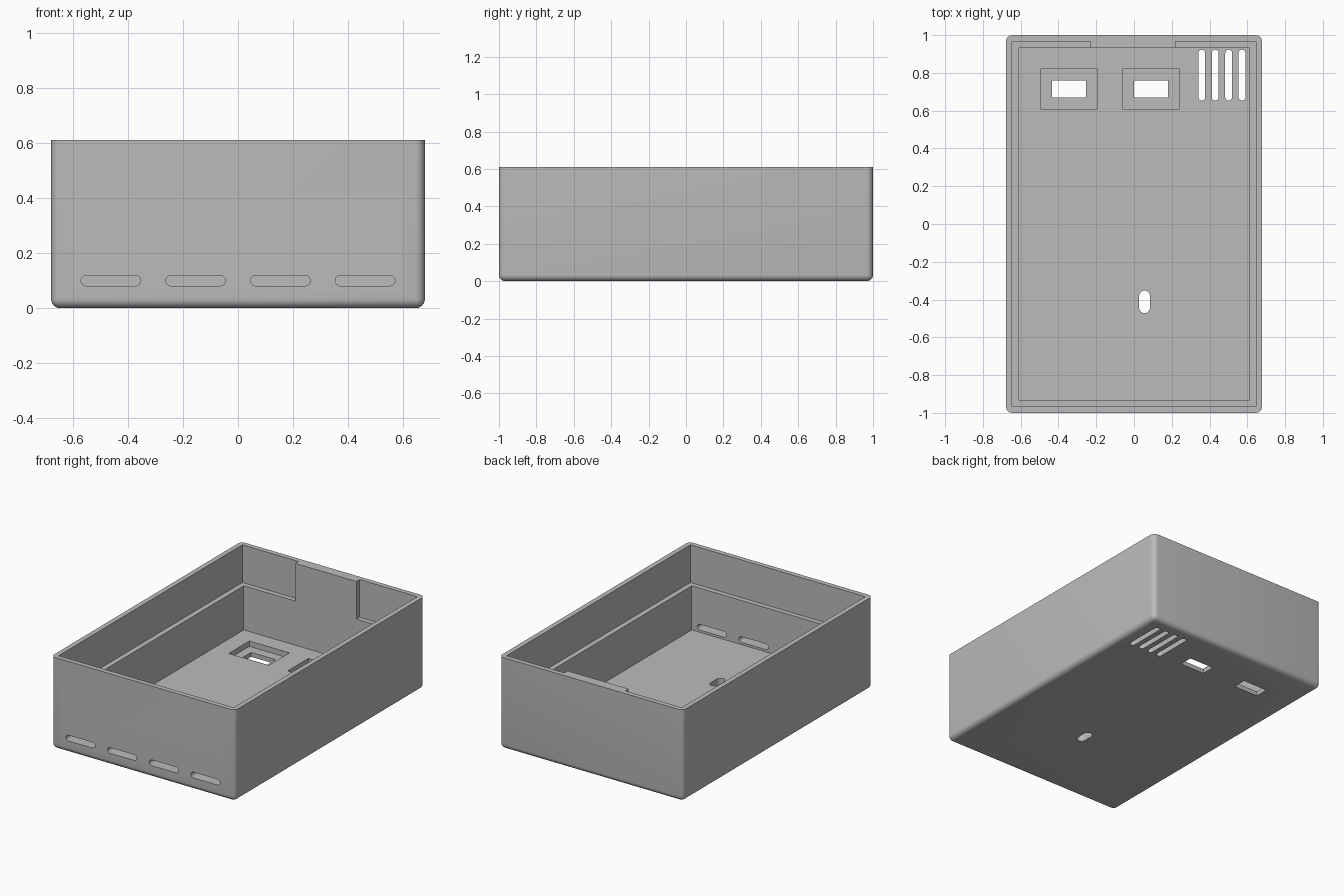
import bpy, bmesh, math

if "Cube" in bpy.data.objects:
    bpy.data.objects.remove(bpy.data.objects["Cube"])

HX, HY, H = 0.678, 1.0, 0.611     # half width, half length, height
WALL, LIP = 0.067, 0.033          # lower wall and thin rim thickness
FLOOR, LEDGE, POCKET = 0.066, 0.36, 0.03

grey = bpy.data.materials.new("grey plastic")
grey.diffuse_color = (0.5, 0.5, 0.5, 1)
grey.use_nodes = True
grey.node_tree.nodes["Principled BSDF"].inputs["Base Color"].default_value = grey.diffuse_color


def prism(name, points, low, high, axis="z"):
    """Extrude a closed profile along z (profile x,y) or y (profile x,z)."""
    def place(p, d):
        return (p[0], p[1], d) if axis == "z" else (p[0], d, p[1])
    bm = bmesh.new()
    a = [bm.verts.new(place(p, low)) for p in points]
    b = [bm.verts.new(place(p, high)) for p in points]
    bm.faces.new(a)
    bm.faces.new(b[::-1])
    n = len(points)
    for i in range(n):
        j = (i + 1) % n
        bm.faces.new((a[i], b[i], b[j], a[j]))
    bmesh.ops.recalc_face_normals(bm, faces=bm.faces)
    mesh = bpy.data.meshes.new(name)
    bm.to_mesh(mesh)
    bm.free()
    mesh.materials.append(grey)
    ob = bpy.data.objects.new(name, mesh)
    bpy.context.collection.objects.link(ob)
    return ob


def rect(x0, x1, y0, y1):
    return [(x0, y0), (x1, y0), (x1, y1), (x0, y1)]


def slot(cx, cy, length, width, upright):
    """Stadium outline with rounded ends."""
    r, half, pts = width / 2, (length - width) / 2, []
    for end in (1, -1):
        for i in range(9):
            t = math.pi * (i / 8 - 0.5)
            u, v = end * (half + r * math.cos(t)), end * r * math.sin(t)
            pts.append((cx - v, cy + u) if upright else (cx + u, cy + v))
    return pts


# Outer shell: rounded upright and bottom edges, sharp rim
body = prism("enclosure_body", rect(-HX, HX, -HY, HY), 0, H)
bm = bmesh.new()
bm.from_mesh(body.data)
edges = [e for e in bm.edges if min(v.co.z for v in e.verts) < 0.01]
bmesh.ops.bevel(bm, geom=edges, offset=0.034, segments=6, profile=0.5,
                affect='EDGES')
bm.to_mesh(body.data)
bm.free()

cutters = []
# Main cavity
ix, iy = HX - WALL, HY - WALL
cutters.append(prism("cavity", rect(-ix, ix, -iy, iy), FLOOR, 1))
# Stepped rim, interrupted by the thick panel at the middle of the back wall
lx, ly = HX - LIP, HY - LIP
cutters.append(prism("rim_step", [(-lx, -ly), (lx, -ly), (lx, ly), (0.22, ly),
                                  (0.22, 0.5), (-0.23, 0.5), (-0.23, ly),
                                  (-lx, ly)], LEDGE, 1.1))
# Two recessed pockets with rectangular openings
for x in (-0.345, 0.09):
    cutters.append(prism("pocket", rect(x - 0.148, x + 0.148, 0.606, 0.823), POCKET, 0.2))
    cutters.append(prism("opening", rect(x - 0.09, x + 0.09, 0.67, 0.76), -0.1, 0.2))
# Floor vents and hanging slot
for i in range(4):
    cutters.append(prism("vent", slot(0.359 + 0.071 * i, 0.788, 0.27, 0.036, True), -0.1, 0.2))
cutters.append(prism("hanging_slot", slot(0.056, -0.412, 0.12, 0.058, True), -0.1, 0.2))
# Front wall slots
for x in (-0.461, -0.154, 0.154, 0.461):
    cutters.append(prism("front_slot", slot(x, 0.1, 0.217, 0.038, False), -1.1, -0.85, "y"))

# Carve the body, then remove the helpers
bpy.context.view_layer.objects.active = body
for c in cutters:
    mod = body.modifiers.new("cut", 'BOOLEAN')
    mod.operation, mod.solver, mod.object = 'DIFFERENCE', 'EXACT', c
    bpy.ops.object.modifier_apply(modifier=mod.name)
    bpy.data.objects.remove(c, do_unlink=True)

bpy.ops.object.select_all(action='DESELECT')
body.select_set(True)
bpy.ops.object.shade_smooth_by_angle(angle=math.radians(30))
